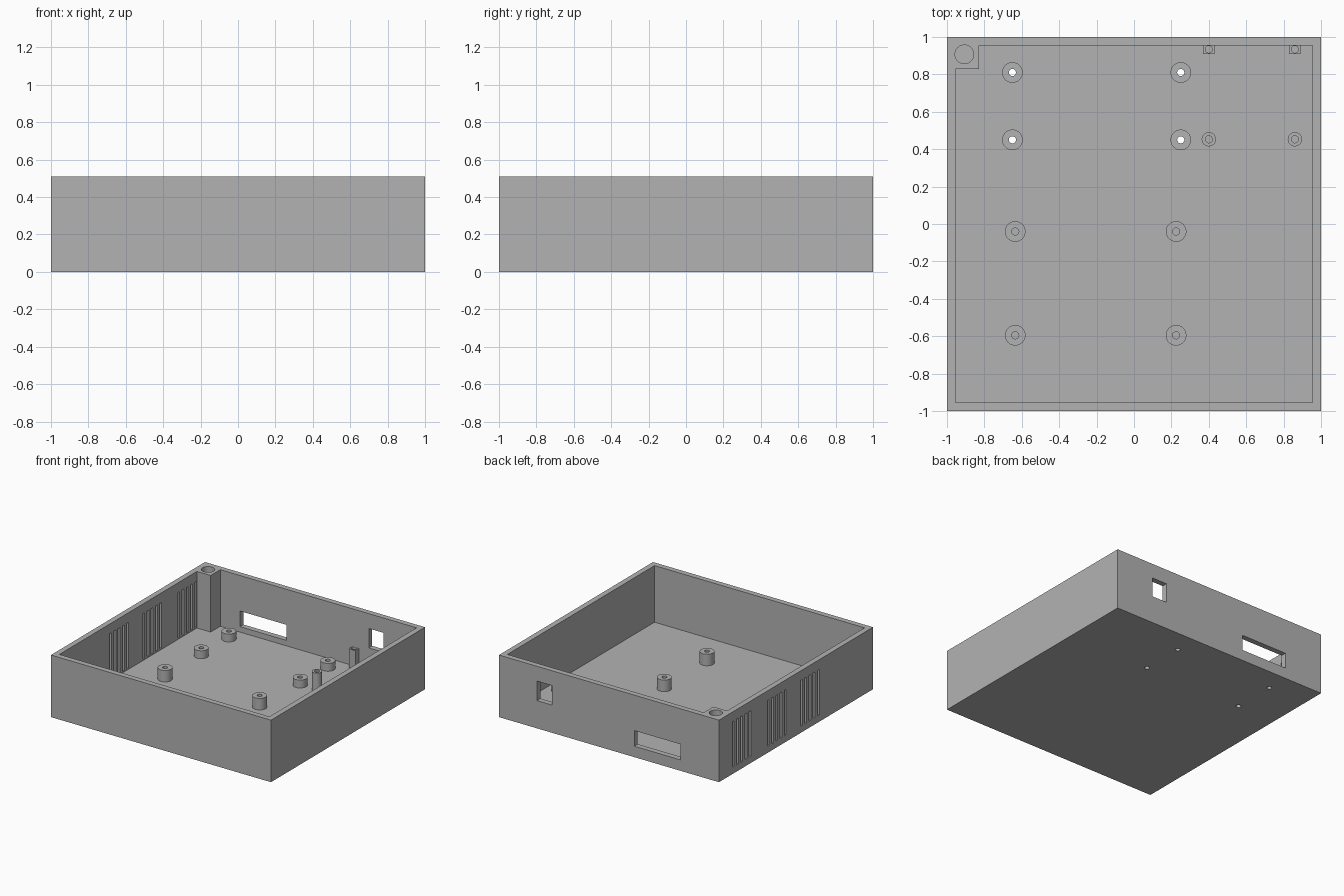
import bpy
import bmesh
from mathutils import Matrix, Vector

default = bpy.data.objects.get("Cube")
if default:
    bpy.data.objects.remove(default, do_unlink=True)

HEIGHT, WALL, FLOOR = 0.51, 0.045, 0.045
INNER = 1 - WALL
BORE = 0.019

grey = bpy.data.materials.new("plain grey")
grey.use_nodes = True
colour = (0.45, 0.45, 0.45, 1)
grey.diffuse_color = colour
grey.node_tree.nodes["Principled BSDF"].inputs["Base Color"].default_value = colour


def add_box(bm, low, high):
    low, high = Vector(low), Vector(high)
    place = Matrix.Translation((low + high) / 2) @ Matrix.Diagonal((*(high - low), 1))
    bmesh.ops.create_cube(bm, size=1, matrix=place)


def add_cylinder(bm, x, y, radius, low, high):
    bmesh.ops.create_cone(bm, cap_ends=True, segments=40, radius1=radius, radius2=radius,
                          depth=high - low, matrix=Matrix.Translation((x, y, (low + high) / 2)))


def add_prism(bm, outline, low, high):
    face = bm.faces.new([bm.verts.new((x, y, low)) for x, y in outline])
    top = bmesh.ops.extrude_face_region(bm, geom=[face])["geom"]
    bmesh.ops.translate(bm, vec=(0, 0, high - low),
                        verts=[v for v in top if isinstance(v, bmesh.types.BMVert)])
    bmesh.ops.recalc_face_normals(bm, faces=bm.faces)


def make(name, bm):
    mesh = bpy.data.meshes.new(name)
    bm.to_mesh(mesh)
    bm.free()
    mesh.materials.append(grey)
    obj = bpy.data.objects.new(name, mesh)
    bpy.context.collection.objects.link(obj)
    return obj


def select(obj):
    bpy.ops.object.select_all(action="DESELECT")
    obj.select_set(True)
    bpy.context.view_layer.objects.active = obj


def cut(obj, bm):
    cutter = make("cutter", bm)
    cutter.hide_render = True
    mod = obj.modifiers.new("cut", "BOOLEAN")
    mod.operation, mod.solver, mod.object = "DIFFERENCE", "EXACT", cutter
    select(obj)
    bpy.ops.object.modifier_apply(modifier=mod.name)
    bpy.data.objects.remove(cutter, do_unlink=True)


def finish(obj):
    select(obj)
    bpy.ops.object.shade_smooth_by_angle()


# Open tray, with one inner corner left solid as a screw post
bm = bmesh.new()
add_box(bm, (-1, -1, 0), (1, 1, HEIGHT))
tray = make("case_tray", bm)
POST = 0.83
bm = bmesh.new()
add_prism(bm, [(-INNER, -INNER), (INNER, -INNER), (INNER, INNER),
               (-POST, INNER), (-POST, POST), (-INNER, POST)], FLOOR, HEIGHT + 0.1)
cut(tray, bm)

# Openings: back windows, side vents, floor holes and the corner screw hole
back_mounts = [(x, y) for x in (-0.65, 0.25) for y in (0.45, 0.81)]
front_mounts = [(x, y) for x in (-0.635, 0.225) for y in (-0.595, -0.04)]
bm = bmesh.new()
add_box(bm, (-0.65, 0.9, 0.09), (-0.23, 1.1, 0.218))
add_box(bm, (0.52, 0.9, 0.228), (0.655, 1.1, 0.388))
for centre in (0.705, 0.25, -0.18):
    for i in range(-2, 3):
        y = centre + i * 0.055
        add_box(bm, (-1.1, y - 0.0125, 0.055), (-0.9, y + 0.0125, 0.43))
for x, y in back_mounts:
    add_cylinder(bm, x, y, BORE, -0.1, 0.1)
add_cylinder(bm, -0.907, 0.907, 0.05, 0.26, HEIGHT + 0.1)
cut(tray, bm)
finish(tray)


# Bored standoffs on the floor
def standoff(name, x, y, radius, top):
    bm = bmesh.new()
    add_cylinder(bm, x, y, radius, FLOOR, top)
    bore(make(name, bm), x, y)


def bore(obj, x, y):
    bm = bmesh.new()
    add_cylinder(bm, x, y, BORE, 0, HEIGHT)
    cut(obj, bm)
    finish(obj)


for x, y in back_mounts:
    standoff("back_standoff", x, y, 0.055, 0.11)
for x, y in front_mounts:
    standoff("front_standoff", x, y, 0.055, 0.14)

# Tall thin pins, and square ones against the back wall
for x in (0.4, 0.86):
    standoff("tall_standoff", x, 0.453, 0.038, 0.198)
    bm = bmesh.new()
    add_box(bm, (x - 0.03, 0.91, FLOOR), (x + 0.03, INNER + 0.003, 0.198))
    bore(make("square_standoff", bm), x, 0.934)
